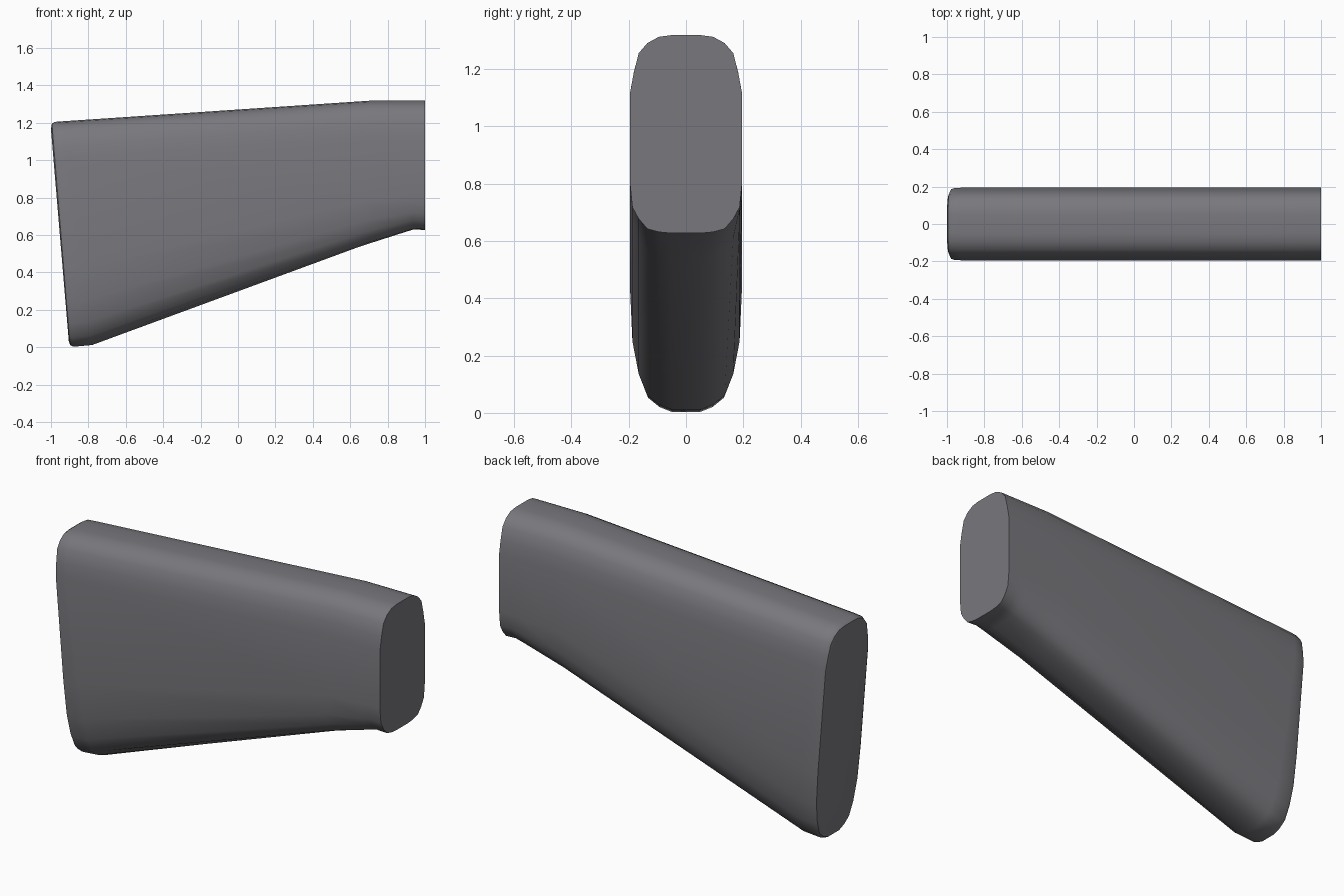
import bpy, bmesh, math
from mathutils import Vector

cube = bpy.data.objects.get("Cube")
if cube:
    bpy.data.objects.remove(cube, do_unlink=True)

# Single grey finish
grey = bpy.data.materials.new("dark_grey")
grey.use_nodes = True
colour = (0.19, 0.187, 0.205, 1)
grey.diffuse_color = colour
bsdf = grey.node_tree.nodes["Principled BSDF"]
bsdf.inputs["Base Color"].default_value = colour
bsdf.inputs["Roughness"].default_value = 0.7

# Rounded edge profiles: half width, depth from the edge
TOP = [(0.05, 0), (0.095, 0.006), (0.135, 0.028), (0.165, 0.063), (0.182, 0.13), (0.195, 0.2)]
# Lower edge: half width, depth at the narrow end, depth at the butt
LOW = [(0.195, 0.17, 0.42), (0.187, 0.09, 0.24), (0.165, 0.05, 0.125),
       (0.135, 0.015, 0.05), (0.095, 0.004, 0.018), (0.05, 0, 0)]

# Stations: top x, z, bottom x, z, width scale, blend towards the butt
STATIONS = [
    (-1.0, 1.165, -0.905, 0.035, 0.88, 1),
    (-0.995, 1.195, -0.898, 0.012, 0.95, 1),
    (-0.98, 1.205, -0.88, 0.003, 0.98, 1),
    (-0.94, 1.208, -0.78, 0.012, 1, 1),
    (0.70, 1.318, 0.65, 0.538, 1, 0.3),
    (0.90, 1.318, 0.89, 0.615, 1, 0.05),
    (0.94, 1.318, 0.94, 0.63, 1, 0),
    (1.0, 1.318, 1.0, 0.627, 1, 0),
]


def ring(bm, station):
    tx, tz, bx, bz, scale, blend = station
    top, bottom = Vector((tx, 0, tz)), Vector((bx, 0, bz))
    axis = (bottom - top).normalized()
    half = [(w, top + axis * d) for w, d in TOP]
    half += [(w, bottom - axis * (a + (b - a) * blend)) for w, a, b in LOW]
    right = [p + Vector((0, -w * scale, 0)) for w, p in half]
    left = [p + Vector((0, w * scale, 0)) for w, p in reversed(half)]
    return [bm.verts.new(p) for p in right + left]


# Loft the stock body through its stations and cap both ends
bm = bmesh.new()
rings = [ring(bm, s) for s in STATIONS]
for r0, r1 in zip(rings, rings[1:]):
    for i in range(len(r0)):
        j = (i + 1) % len(r0)
        bm.faces.new((r0[i], r0[j], r1[j], r1[i]))
bm.faces.new(rings[0])
bm.faces.new(rings[-1])
bmesh.ops.recalc_face_normals(bm, faces=bm.faces)

mesh = bpy.data.meshes.new("stock_body")
bm.to_mesh(mesh)
bm.free()
mesh.materials.append(grey)
body = bpy.data.objects.new("stock_body", mesh)
bpy.context.collection.objects.link(body)

bpy.ops.object.select_all(action="DESELECT")
body.select_set(True)
bpy.context.view_layer.objects.active = body
bpy.ops.object.shade_smooth_by_angle(angle=math.radians(35))
